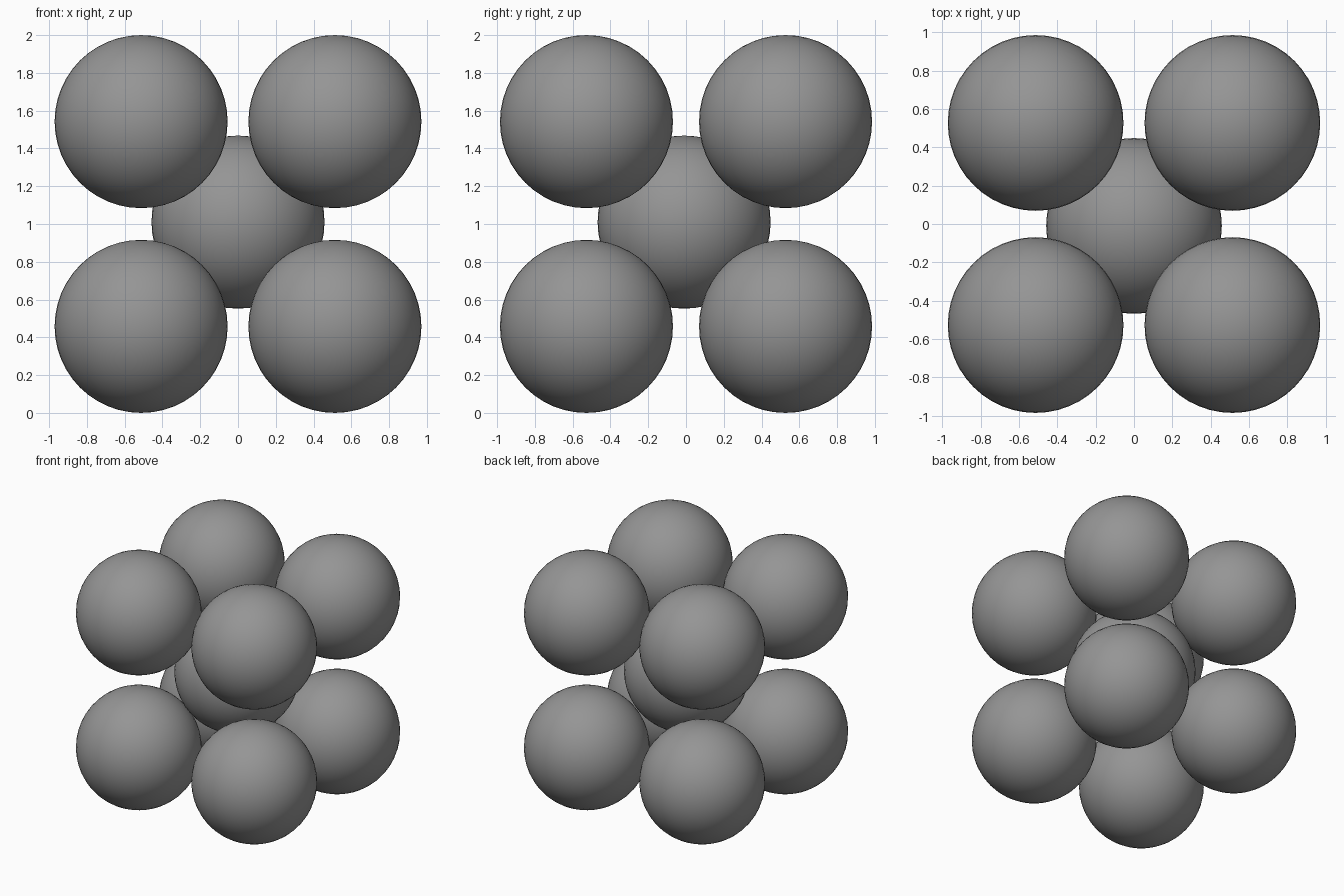
import bpy

default = bpy.data.objects.get("Cube")
if default:
    bpy.data.objects.remove(default, do_unlink=True)

RADIUS = 0.458

# One grey for every ball
grey = bpy.data.materials.new("mid grey")
grey.use_nodes = True
colour = (0.3, 0.3, 0.3, 1)
grey.diffuse_color = colour
grey.node_tree.nodes["Principled BSDF"].inputs["Base Color"].default_value = colour


def ball(name, location):
    bpy.ops.mesh.primitive_uv_sphere_add(
        segments=48, ring_count=24, radius=RADIUS, location=location)
    obj = bpy.context.object
    obj.name = name
    obj.data.materials.append(grey)
    bpy.ops.object.shade_smooth_by_angle()


# Ball in the middle
ball("centre_ball", (0, -0.01, 1.01))

# Eight balls at the corners of a box
for level, z in (("lower", RADIUS), ("upper", 2 - RADIUS)):
    for depth, y in (("front", -0.527), ("back", 0.527)):
        for side, x in (("right", -0.513), ("left", 0.513)):
            ball(f"{level}_{depth}_{side}_ball", (x, y, z))
